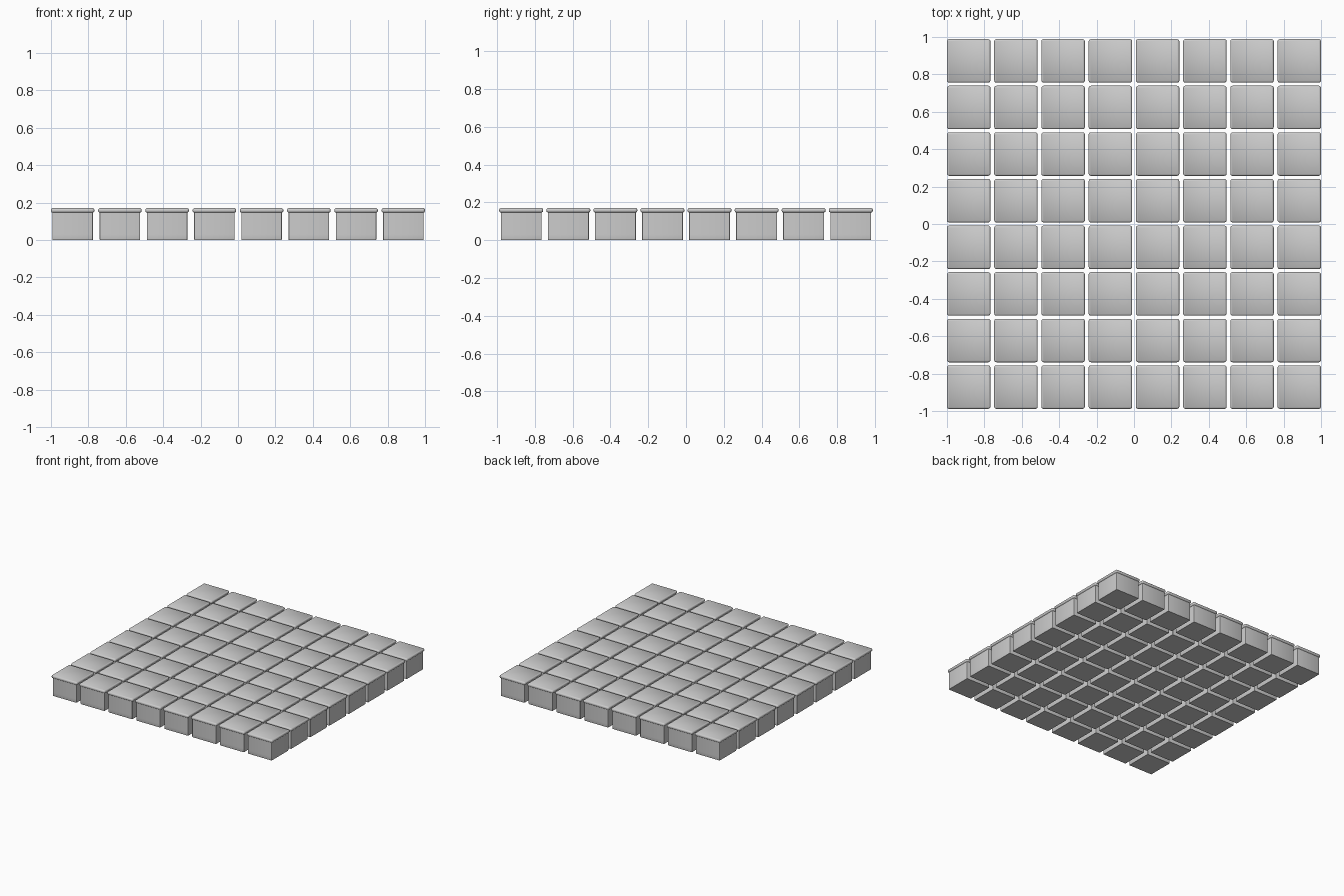
import bpy
import bmesh
import math

if "Cube" in bpy.data.objects:
    bpy.data.objects.remove(bpy.data.objects["Cube"])

N = 8                          # keys per side
PITCH_X, PITCH_Y = 0.2525, 0.2492
HALF = 0.1163                  # half width of a key at its lip

# key profile: (inset from lip edge, height)
PROFILE = [(0.009, 0.0), (0.008, 0.004), (0.008, 0.03), (0.008, 0.146),
           (0.003, 0.149), (0.0, 0.154), (0.0, 0.161), (0.002, 0.166), (0.007, 0.17)]


def ring(bm, half, z, radius, steps=3):
    """Rounded square loop of vertices."""
    verts = []
    for q in range(4):
        a0 = q * math.pi / 2
        sx = 1 if q in (0, 3) else -1
        sy = 1 if q in (0, 1) else -1
        for s in range(steps + 1):
            a = a0 + s / steps * math.pi / 2
            verts.append(bm.verts.new((sx * (half - radius) + radius * math.cos(a),
                                       sy * (half - radius) + radius * math.sin(a), z)))
    return verts


# one key mesh, shared by the whole grid
bm = bmesh.new()
rings = [ring(bm, HALF - inset, z, max(0.004, 0.012 - inset)) for inset, z in PROFILE]
for low, high in zip(rings, rings[1:]):
    n = len(low)
    for i in range(n):
        j = (i + 1) % n
        bm.faces.new((low[i], low[j], high[j], high[i]))
bm.faces.new(rings[0][::-1])
bm.faces.new(rings[-1])
bmesh.ops.recalc_face_normals(bm, faces=bm.faces)
mesh = bpy.data.meshes.new("key")
bm.to_mesh(mesh)
bm.free()

# grid of keys
keys = []
for row in range(N):
    for col in range(N):
        key = bpy.data.objects.new(f"key_{row + 1}_{col + 1}", mesh)
        key.location = ((col - (N - 1) / 2) * PITCH_X, (row - (N - 1) / 2) * PITCH_Y, 0)
        bpy.context.collection.objects.link(key)
        keys.append(key)

# smooth shading with crisp bottom edges (mesh is shared, so once is enough)
keys[0].select_set(True)
bpy.context.view_layer.objects.active = keys[0]
bpy.ops.object.shade_smooth_by_angle(angle=math.radians(50))
